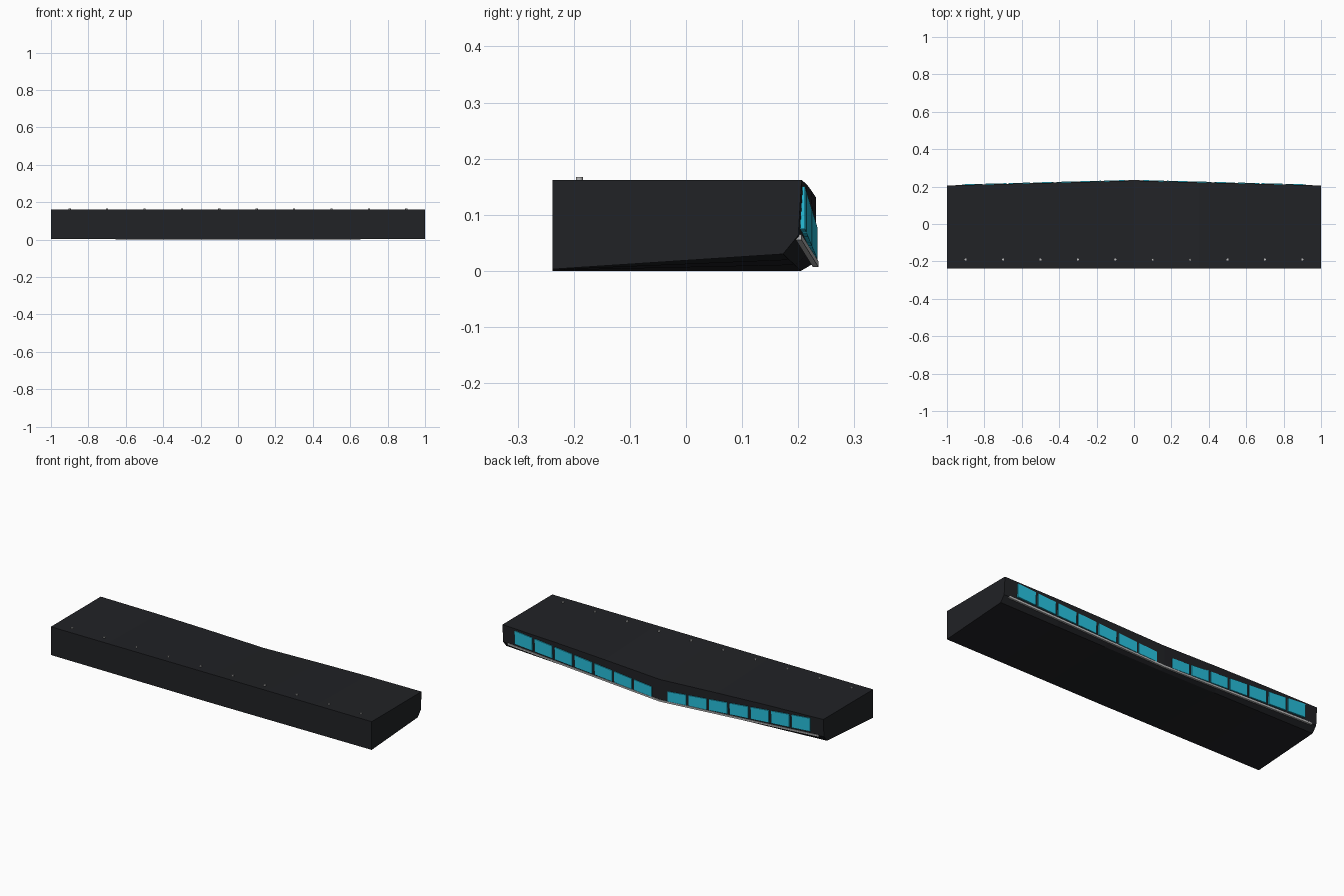
import bpy, bmesh
from mathutils import Vector

if "Cube" in bpy.data.objects:
    bpy.data.objects.remove(bpy.data.objects["Cube"])


def material(name, rgb):
    m = bpy.data.materials.new(name)
    m.diffuse_color = (*rgb, 1)
    m.use_nodes = True
    m.node_tree.nodes["Principled BSDF"].inputs["Base Color"].default_value = m.diffuse_color
    return m


dark = material("dark_casing", (0.015, 0.016, 0.019))
cyan = material("cyan_panel", (0.02, 0.53, 0.72))
silver = material("silver_trim", (0.5, 0.5, 0.5))


def loft(name, sections, mat):
    """Skin a row of matching closed cross-sections and cap both ends."""
    bm = bmesh.new()
    rings = [[bm.verts.new(p) for p in s] for s in sections]
    n = len(rings[0])
    for a, b in zip(rings, rings[1:]):
        for i in range(n):
            j = (i + 1) % n
            bm.faces.new((a[i], a[j], b[j], b[i]))
    bm.faces.new(rings[0])
    bm.faces.new(rings[-1])
    bmesh.ops.recalc_face_normals(bm, faces=bm.faces)
    me = bpy.data.meshes.new(name)
    bm.to_mesh(me)
    bm.free()
    ob = bpy.data.objects.new(name, me)
    bpy.context.collection.objects.link(ob)
    me.materials.append(mat)
    return ob


def mix(a, b, t):
    return a + (b - a) * t


def back_y(x):
    return mix(0.232, 0.206, abs(x))


# casing: box whose rear face bows out and sags toward the middle
def casing_section(x):
    t = abs(x)
    top = 0.162 - 0.032 * (1 - t) ** 1.35
    profile = [(-0.238, 0.162), (-0.238, mix(0, 0.003, t)),
               (mix(0.205, 0.173, t), mix(0, 0.03, t)),
               (mix(0.232, 0.2, t), mix(0.016, 0.063, t)),
               (back_y(x), top)]
    return [(x, y, z) for y, z in profile]


loft("casing", [casing_section(x) for x in (-1, -0.65, -0.35, 0, 0.35, 0.65, 1)], dark)


# trim rail along the lower rear edge
def rail_section(x):
    t = abs(x) / 0.97
    y, z, r = mix(0.231, 0.201, t), mix(0.012, 0.06, t), 0.005
    return [(x, y - r, z - r), (x, y + r, z - r), (x, y + r, z + r), (x, y - r, z + r)]


loft("trim_rail", [rail_section(x) for x in (-0.97, 0, 0.97)], silver)


# two rows of seven rear panels
def panel_section(x):
    t = (abs(x) - 0.05) / 0.87
    lo, hi = mix(0.02, 0.075, t), mix(0.076, 0.15, t)
    y0, y1 = back_y(x) - 0.01, back_y(x) + 0.004
    return [(x, y0, lo), (x, y1, lo), (x, y1, hi), (x, y0, hi)]


for side in (-1, 1):
    for k in range(7):
        x = 0.05 + 0.1265 * k
        loft(f"rear_panel_{'left' if side < 0 else 'right'}_{k + 1}",
             [panel_section(side * x), panel_section(side * (x + 0.111))], cyan)

# row of screws on top
for k in range(10):
    bpy.ops.mesh.primitive_cylinder_add(vertices=12, radius=0.006, depth=0.01,
                                        location=(-0.9 + 0.2 * k, -0.19, 0.162))
    ob = bpy.context.object
    ob.name = f"top_screw_{k + 1}"
    ob.data.materials.append(silver)
    bpy.ops.object.shade_smooth_by_angle()
